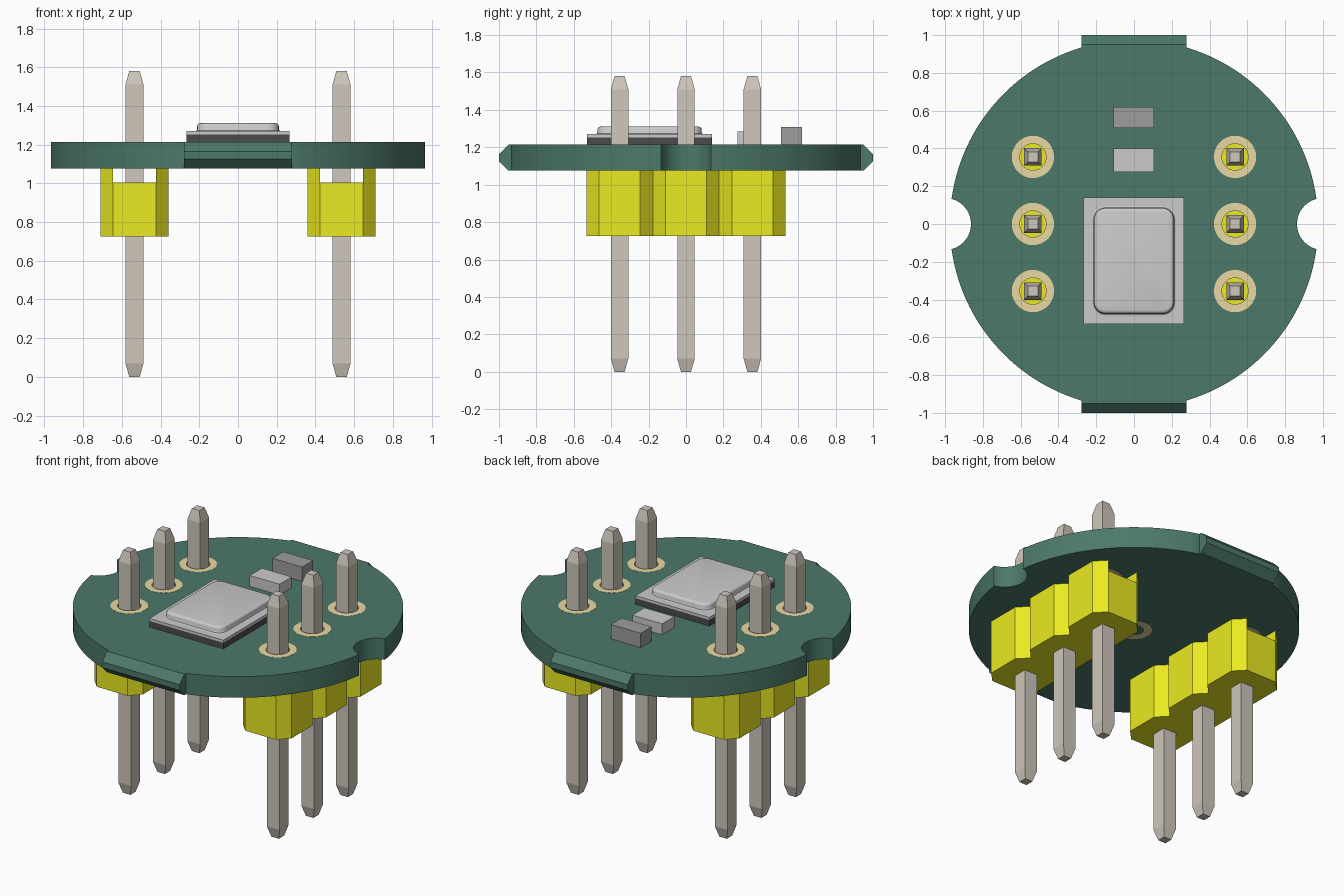
import bpy, bmesh
from math import sin, cos, radians
from mathutils import Vector

if "Cube" in bpy.data.objects:
    bpy.data.objects.remove(bpy.data.objects["Cube"])

BOT, TOP = 1.077, 1.214         # board faces
PIN_X, PITCH = 0.535, 0.355


def material(name, rgb):
    m = bpy.data.materials.new(name)
    m.diffuse_color = (*rgb, 1)
    m.use_nodes = True
    m.node_tree.nodes["Principled BSDF"].inputs["Base Color"].default_value = m.diffuse_color
    return m


GREEN = material("board_green", (0.073, 0.19, 0.141))
YELLOW = material("header_yellow", (0.82, 0.82, 0.016))
TAN = material("pad_tan", (0.80, 0.69, 0.36))
STEEL = material("pin_metal", (0.62, 0.57, 0.50))
LIGHT = material("light_metal", (0.56, 0.56, 0.56))
GREY = material("mid_grey", (0.34, 0.34, 0.34))
DARK = material("dark_grey", (0.07, 0.07, 0.07))


def finish(name, bm, mat, smooth=False):
    bmesh.ops.recalc_face_normals(bm, faces=bm.faces[:])
    if smooth:
        for f in bm.faces:
            f.smooth = True
        for e in bm.edges:
            e.smooth = e.calc_face_angle(0) < 0.6
    me = bpy.data.meshes.new(name)
    bm.to_mesh(me)
    bm.free()
    me.materials.append(mat)
    ob = bpy.data.objects.new(name, me)
    bpy.context.collection.objects.link(ob)
    return ob


def loft(bm, rings, caps=True, closed=False):
    """Skin a list of equal-length point rings."""
    vs = [[bm.verts.new(p) for p in r] for r in rings]
    pairs = list(zip(vs, vs[1:])) + ([(vs[-1], vs[0])] if closed else [])
    for a, b in pairs:
        for i in range(len(a)):
            j = (i + 1) % len(a)
            bm.faces.new((a[i], a[j], b[j], b[i]))
    if caps and not closed:
        bm.faces.new(vs[0][::-1])
        bm.faces.new(vs[-1])


def plate(bm, loops, z0, z1):
    """Flat plate with holes: first loop is the outline, the rest are holes."""
    edges = {z0: [], z1: []}
    for loop in loops:
        rings = {z: [bm.verts.new((x, y, z)) for x, y in loop] for z in (z0, z1)}
        n = len(loop)
        for z, r in rings.items():
            edges[z] += [bm.edges.new((r[i], r[(i + 1) % n])) for i in range(n)]
        a, b = rings[z0], rings[z1]
        for i in range(n):
            j = (i + 1) % n
            bm.faces.new((a[i], a[j], b[j], b[i]))
    for z, e in edges.items():
        bmesh.ops.triangle_fill(bm, edges=e, use_beauty=True, normal=Vector((0, 0, 1)))


def arc(cx, cy, r, a0, a1, n):
    return [(cx + r * cos(radians(a0 + (a1 - a0) * i / n)),
             cy + r * sin(radians(a0 + (a1 - a0) * i / n))) for i in range(n + 1)]


def circle(cx, cy, r, n=32):
    return arc(cx, cy, r, 0, 360, n)[:-1]


def rect(x0, x1, y0, y1):
    return [(x0, y0), (x1, y0), (x1, y1), (x0, y1)]


def block(name, x0, x1, y0, y1, z0, z1, mat):
    bm = bmesh.new()
    loft(bm, [[(x, y, z) for x, y in rect(x0, x1, y0, y1)] for z in (z0, z1)])
    return finish(name, bm, mat)


sites = [(sx * PIN_X, k * PITCH) for sx in (-1, 1) for k in (-1, 0, 1)]

# Round board with side notches, flats for the tabs, and pin holes
half = (arc(1.0, 0, 0.137, 255.6, 104.4, 16)[:-1]
        + arc(0, 0, 0.975, 7.84, 73.3, 24) + arc(0, 0, 0.975, 106.7, 172.16, 24)[:-1])
outline = half + [(-x, -y) for x, y in half]
bm = bmesh.new()
plate(bm, [outline] + [circle(x, y, 0.075) for x, y in sites], BOT, TOP)
finish("board", bm, GREEN, True)

# Bevelled break-off tabs at front and back
prof = [(0.925, BOT), (0.95, BOT), (1.0, 1.127), (1.0, 1.164), (0.95, TOP), (0.925, TOP)]
for s, name in ((-1, "front_tab"), (1, "back_tab")):
    bm = bmesh.new()
    loft(bm, [[(x, s * y, z) for y, z in prof] for x in (-0.279, 0.279)])
    finish(name, bm, GREEN)

# Plated pads (spool shaped, lining each hole) and pins
E = 0.001
spool = [(0.07, BOT - E), (0.112, BOT - E), (0.112, BOT + E), (0.075, BOT + E),
         (0.075, TOP - E), (0.112, TOP - E), (0.112, TOP + E), (0.07, TOP + E)]
pin_prof = [(0.027, 0), (0.0465, 0.07), (0.0465, 1.51), (0.027, 1.58)]
for x, y in sites:
    bm = bmesh.new()
    loft(bm, [[(px, py, z) for px, py in circle(x, y, r)] for r, z in spool], closed=True)
    finish("pad", bm, TAN, True)
    bm = bmesh.new()
    loft(bm, [[(px, py, z) for px, py in rect(x - h, x + h, y - h, y + h)]
              for h, z in pin_prof])
    finish("pin", bm, STEEL)

# Sound port ring in the middle of the underside
bm = bmesh.new()
plate(bm, [circle(0, 0, 0.107), circle(0, 0, 0.06)], BOT - E, BOT + E)
finish("port_ring", bm, TAN, True)

# Header strips: scalloped body with a channel between raised side ribs
IN, OUT, FLAT, HALF = 0.11, 0.175, 0.11, PITCH / 2
side = [(IN, -3 * HALF)]
for k in (-1, 0, 1):
    c = k * PITCH
    side += [(OUT, c - FLAT), (OUT, c + FLAT), (IN, c + HALF)]
body = side + [(-x, -y) for x, y in side]
for s, name in ((-1, "left_header"), (1, "right_header")):
    cx = s * PIN_X
    bm = bmesh.new()
    plate(bm, [[(cx + x, y) for x, y in body]], 0.725, 1.005)
    for m in (-1, 1):
        for k in (-1, 0, 1):
            c = k * PITCH
            rib = [(IN, c - HALF), (OUT, c - FLAT), (OUT, c + FLAT), (IN, c + HALF)]
            loft(bm, [[(cx + m * x, y, z) for x, y in rib] for z in (1.005, BOT)])
    finish(name, bm, YELLOW)

# Sensor package: dark base, metal flange and rounded lid
block("sensor_base", -0.267, 0.265, -0.53, 0.14, TOP, 1.253, DARK)
block("sensor_flange", -0.267, 0.265, -0.53, 0.14, 1.253, 1.27, LIGHT)


def rounded(inset, z, hx=0.217, hy=0.285, cy=-0.195, r=0.065):
    pts = []
    for i, (sx, sy) in enumerate(((1, 1), (-1, 1), (-1, -1), (1, -1))):
        pts += arc(sx * (hx - r), cy + sy * (hy - r), r - inset, 90 * i, 90 * i + 90, 6)
    return [(x, y, z) for x, y in pts]


bm = bmesh.new()
loft(bm, [rounded(i, z) for i, z in ((-0.004, 1.27), (0.003, 1.273), (0.006, 1.279),
                                     (0.006, 1.296), (0.009, 1.304), (0.015, 1.309),
                                     (0.024, 1.311))])
finish("sensor_lid", bm, LIGHT, True)

# Two small chip components
block("capacitor", -0.108, 0.107, 0.275, 0.4, TOP, 1.285, LIGHT)
block("resistor", -0.108, 0.107, 0.508, 0.62, TOP, 1.308, GREY)
